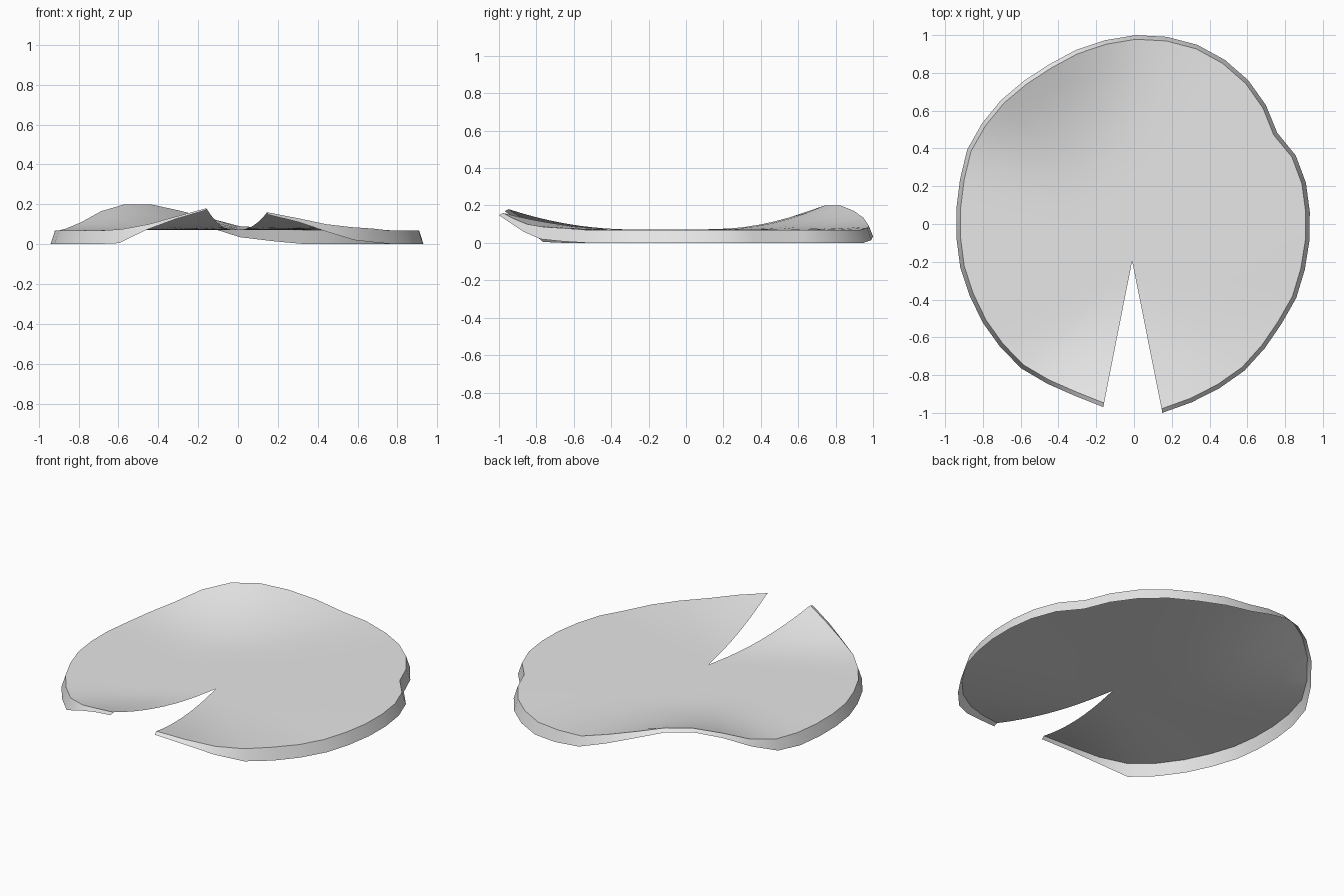
import bpy, math
from mathutils import Vector

if "Cube" in bpy.data.objects:
    bpy.data.objects.remove(bpy.data.objects["Cube"])

# Rim outline: radius, top height and skirt height at even angle steps
START, STEP = -81.5, 9.5
RADII = [1.011, .992, .98, .972, .955, .943, .944, .936, .933, .933, .936, .930, .899,
         .94, .972, .993, 1.006, 1.006, 1.0, .985, .971, .957, .956, .962, .965, .967,
         .951, .944, .943, .948, .949, .956, .962, .970, .962, .962, .983]
# Raised lips: index along the rim -> (top height, skirt height)
LIPS = {0: (.16, .012), 1: (.13, .02), 2: (.1, .04), 3: (.085, .065), 4: (.078, .07),
        17: (.08, .065), 18: (.09, .055), 19: (.132, .045), 20: (.17, .03),
        21: (.2, .018), 22: (.2, .015), 23: (.165, .02), 24: (.11, .035), 25: (.078, .06),
        33: (.075, .07), 34: (.1, .028), 35: (.14, .014), 36: (.18, .01)}
FLAT = (.068, .068)
BASE = .072
APEX = Vector((-.01, -.195))
RINGS = 10

grey = bpy.data.materials.new("pale_grey")
grey.diffuse_color = (.8, .8, .8, 1)
grey.use_nodes = True
grey.node_tree.nodes["Principled BSDF"].inputs["Base Color"].default_value = grey.diffuse_color


def make(name, verts, faces):
    mesh = bpy.data.meshes.new(name)
    mesh.from_pydata(verts, [], faces)
    mesh.materials.append(grey)
    obj = bpy.data.objects.new(name, mesh)
    bpy.context.collection.objects.link(obj)
    bpy.ops.object.select_all(action='DESELECT')
    obj.select_set(True)
    bpy.context.view_layer.objects.active = obj
    bpy.ops.object.shade_smooth_by_angle(angle=math.radians(40))
    return obj


inner, outer = [], []
for i, r in enumerate(RADII):
    a = math.radians(START + STEP * i)
    d = Vector((math.cos(a), math.sin(a)))
    top, skirt = LIPS.get(i, FLAT)
    inner.append((*(d * (r - .022)), top))
    outer.append((*(d * r), top - skirt))
n = len(inner)

# Leaf surface: rings fanned out from the notch point, curling up near the lips
verts, faces = [(*APEX, BASE)], []
for k in range(1, RINGS + 1):
    for x, y, z in inner:
        p = APEX.lerp(Vector((x, y)), k / RINGS)
        t = p.length / math.hypot(x, y)
        w = max(0, (t - .3) / .7) ** 2
        verts.append((*p, BASE + (z - BASE) * w))
for i in range(n - 1):
    faces.append((0, 1 + i, 2 + i))
    for k in range(RINGS - 1):
        a = 1 + k * n + i
        faces.append((a, a + n, a + n + 1, a + 1))
make("leaf_surface", verts, faces)

# Flared skirt hanging from the rim, open at the notch
make("rim_skirt", inner + outer,
     [(i, n + i, n + i + 1, i + 1) for i in range(n - 1)])
